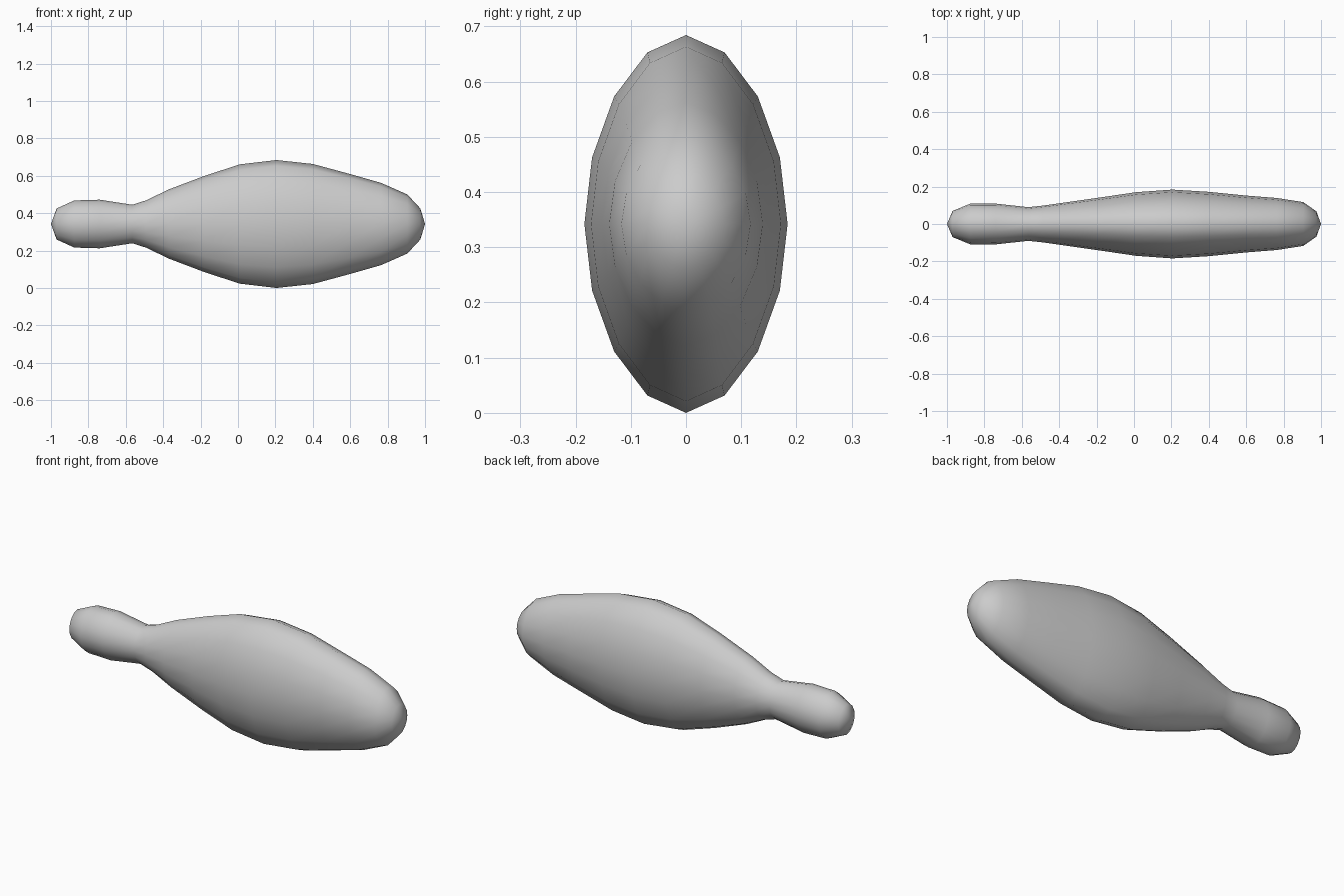
import bpy, bmesh

if "Cube" in bpy.data.objects:
    bpy.data.objects.remove(bpy.data.objects["Cube"])

# Stations along the body: x, half depth (y), half height (z)
stations = [
    (-0.97, 0.070, 0.083), (-0.875, 0.109, 0.126), (-0.74, 0.109, 0.130),
    (-0.565, 0.090, 0.103), (-0.49, 0.098, 0.127), (-0.37, 0.115, 0.185),
    (-0.18, 0.142, 0.257), (0.01, 0.170, 0.319), (0.205, 0.184, 0.342),
    (0.40, 0.172, 0.321), (0.60, 0.152, 0.267), (0.765, 0.139, 0.220),
    (0.905, 0.117, 0.158), (0.975, 0.068, 0.083),
]
CENTRE_Z = 0.342

# Sixteen-sided, slightly pointed oval cross-section
quarter = [(0.0, 1.0), (0.38, 0.908), (0.707, 0.675), (0.924, 0.352)]
half = quarter + [(1.0, 0.0)] + [(y, -z) for y, z in reversed(quarter[1:])]
section = half + [(-y, -z) for y, z in half]

bm = bmesh.new()
rings = [[bm.verts.new((x, ry * y, CENTRE_Z + rz * z)) for y, z in section]
         for x, ry, rz in stations]
n = len(section)

# Skin between neighbouring rings
for a, b in zip(rings, rings[1:]):
    for i in range(n):
        j = (i + 1) % n
        bm.faces.new((a[i], a[j], b[j], b[i]))

# Rounded end tips
for ring, x in ((rings[0], -1.0), (rings[-1], 1.0)):
    tip = bm.verts.new((x, 0, CENTRE_Z))
    for i in range(n):
        bm.faces.new((ring[i], ring[(i + 1) % n], tip))

bmesh.ops.recalc_face_normals(bm, faces=bm.faces)
for f in bm.faces:
    f.smooth = True

# Long rounded body with narrow neck and knob
mesh = bpy.data.meshes.new("body")
bm.to_mesh(mesh)
bm.free()
body = bpy.data.objects.new("body", mesh)
bpy.context.collection.objects.link(body)
